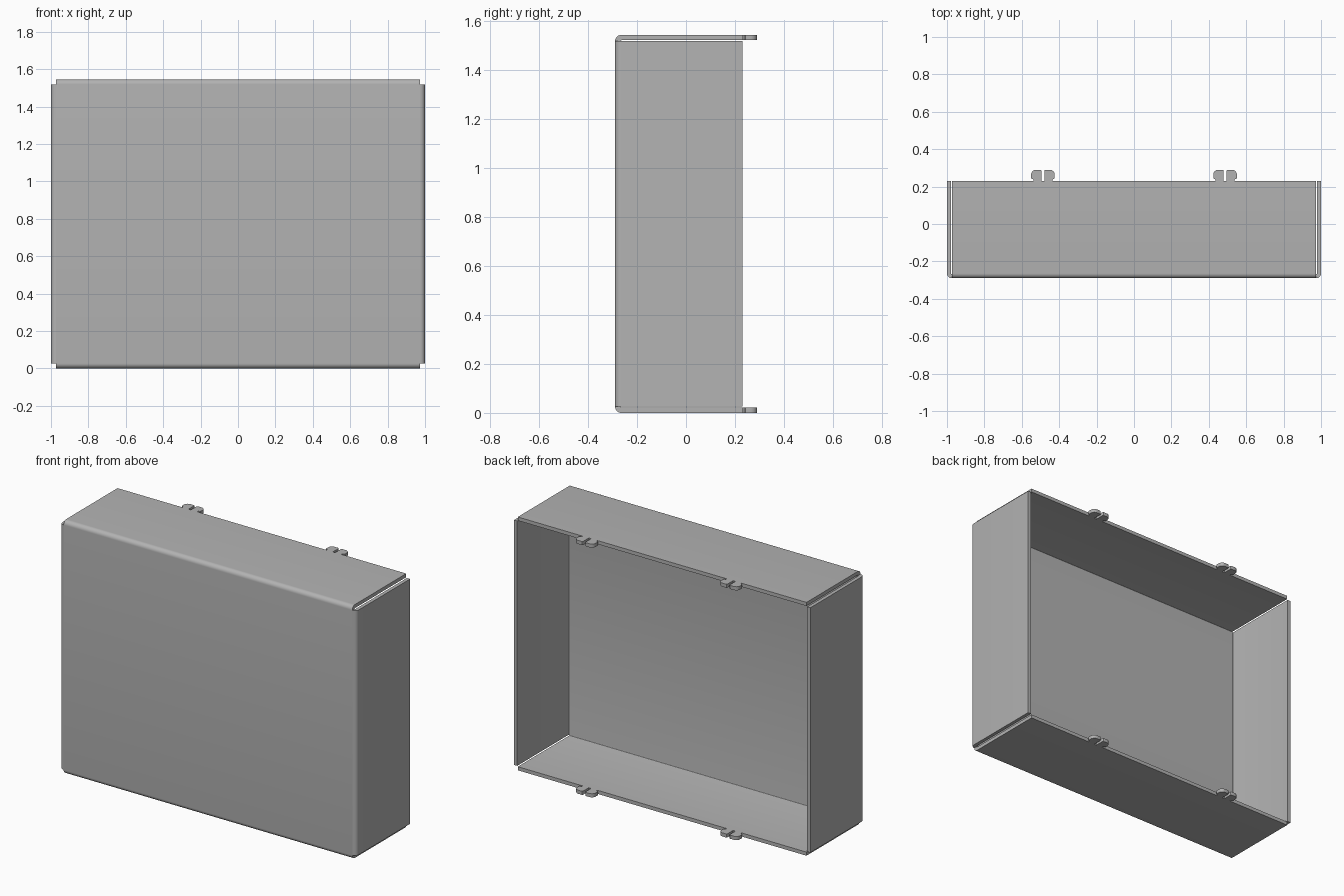
import bpy, bmesh
from math import sin, cos, pi
from mathutils import Vector

cube = bpy.data.objects.get("Cube")
if cube:
    bpy.data.objects.remove(cube, do_unlink=True)

# Overall sizes of the folded sheet cover
HALF_W, HEIGHT = 1.0, 1.545
FRONT, BACK, TAB_END = -0.29, 0.23, 0.29
T = 0.022          # sheet thickness
R = 0.026          # outer bend radius

steel = bpy.data.materials.new("sheet grey")
steel.use_nodes = True
grey = (0.45, 0.45, 0.45, 1)
steel.diffuse_color = grey
steel.node_tree.nodes["Principled BSDF"].inputs["Base Color"].default_value = grey


def arc(cx, cy, r, a0, a1, n=8):
    """Points on an arc, angles in quarter turns."""
    return [(cx + r * cos((a0 + (a1 - a0) * i / n) * pi / 2),
             cy + r * sin((a0 + (a1 - a0) * i / n) * pi / 2)) for i in range(n + 1)]


def extrude(name, points, place, depth):
    """Extrude a 2D outline; place maps its points to 3D."""
    bm = bmesh.new()
    face = bm.faces.new([bm.verts.new(place(*p)) for p in points])
    new = bmesh.ops.extrude_face_region(bm, geom=[face])["geom"]
    bmesh.ops.translate(bm, vec=Vector(depth),
                        verts=[v for v in new if isinstance(v, bmesh.types.BMVert)])
    bmesh.ops.recalc_face_normals(bm, faces=bm.faces)
    mesh = bpy.data.meshes.new(name)
    bm.to_mesh(mesh)
    bm.free()
    mesh.materials.append(steel)
    obj = bpy.data.objects.new(name, mesh)
    bpy.context.collection.objects.link(obj)
    bpy.ops.object.select_all(action='DESELECT')
    obj.select_set(True)
    bpy.context.view_layer.objects.active = obj
    bpy.ops.object.shade_smooth_by_angle(angle=pi / 6)
    return obj


# Front panel folded into the top and bottom flanges: a U section in y, z
inner = R - T
outline = ([(BACK, 0)] + arc(FRONT + R, R, R, 3, 2)
           + arc(FRONT + R, HEIGHT - R, R, 2, 1) + [(BACK, HEIGHT), (BACK, HEIGHT - T)]
           + arc(FRONT + R, HEIGHT - R, inner, 1, 2, 4)
           + arc(FRONT + R, R, inner, 2, 3, 4) + [(BACK, T)])
half = HALF_W - R
extrude("front_top_bottom_panel", outline, lambda y, z: (-half, y, z), (2 * half, 0, 0))

# Side flanges, each with its bend, stopping short of the top and bottom
side = ([(HALF_W, BACK)] + arc(HALF_W - R, FRONT + R, R, 0, -1)
        + arc(HALF_W - R, FRONT + R, inner, -1, 0, 4) + [(HALF_W - T, BACK)])
for label, s in (("left", 1), ("right", -1)):
    extrude(label + "_side_flange", side, lambda x, y: (s * x, y, R), (0, 0, HEIGHT - 2 * R))

# Split locating tabs on the back edges of the top and bottom flanges
TAB, NECK, SLOT, ROUND = 0.063, 0.05, 0.008, 0.026
half_tab = ([(SLOT, BACK), (NECK, BACK), (NECK, BACK + 0.008), (TAB, BACK + 0.014)]
            + arc(TAB - ROUND, TAB_END - ROUND, ROUND, 0, 1)
            + arc(SLOT + 0.006, TAB_END - 0.006, 0.006, 1, 2, 3))
for level, z in (("bottom", 0), ("top", HEIGHT - T)):
    for label, cx in (("left", 0.487), ("right", -0.487)):
        for part, s in (("outer", 1), ("inner", -1)):
            extrude(f"{level}_{label}_tab_{part}", half_tab,
                    lambda x, y: (cx + s * x * (1 if cx > 0 else -1), y, z), (0, 0, T))
